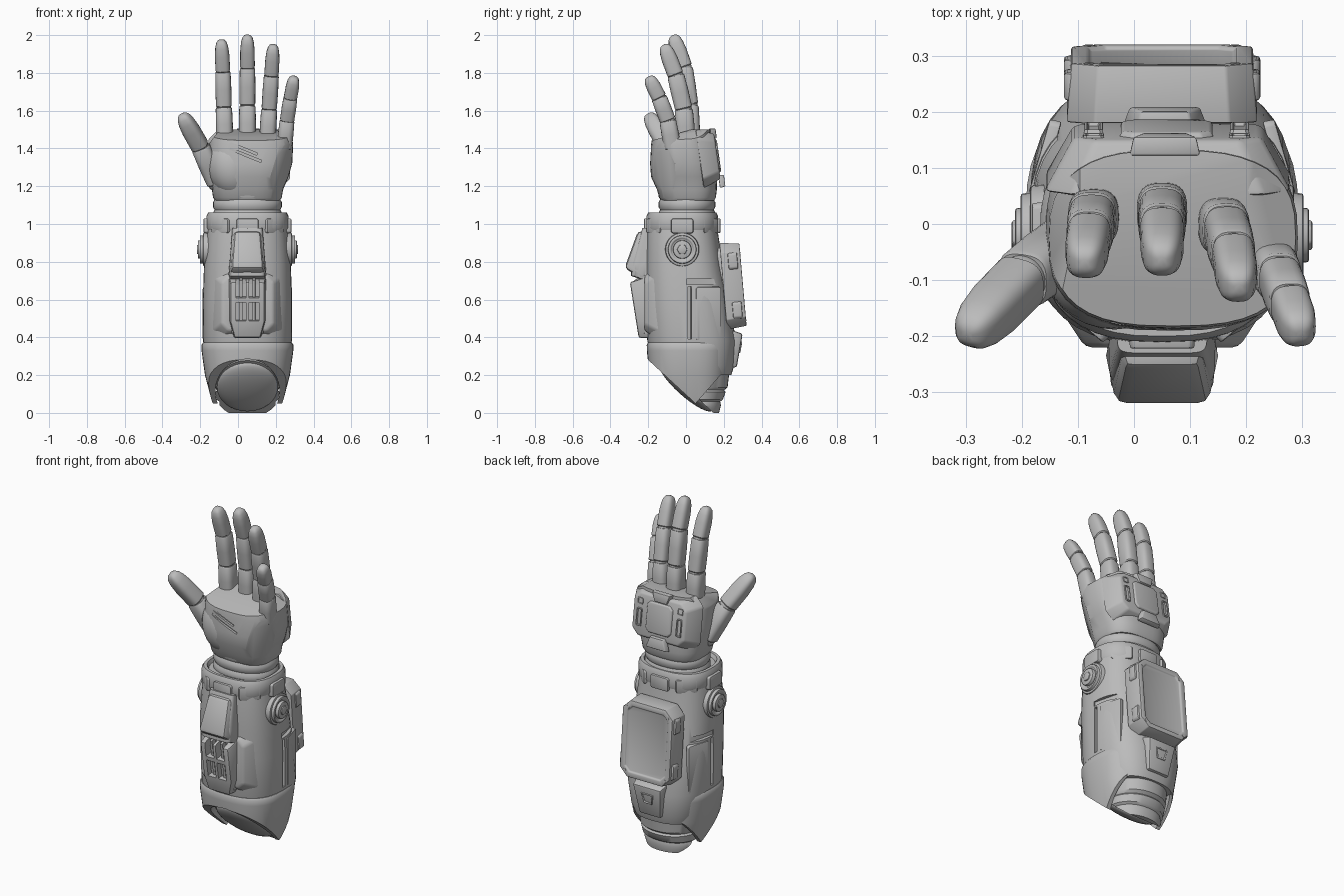
import bpy, bmesh
from math import sin, cos, pi, radians, copysign
from mathutils import Matrix, Vector

if "Cube" in bpy.data.objects:
    bpy.data.objects.remove(bpy.data.objects["Cube"])

grey = bpy.data.materials.new("matte_grey")
grey.use_nodes = True
grey.diffuse_color = (0.5, 0.5, 0.5, 1)
grey.node_tree.nodes["Principled BSDF"].inputs["Base Color"].default_value = (0.5, 0.5, 0.5, 1)
CX = 0.05  # centre line of the forearm


def activate(obj):
    bpy.ops.object.select_all(action='DESELECT')
    obj.select_set(True)
    bpy.context.view_layer.objects.active = obj


def finish(name, bm, matrix=None, bevel=0.0):
    bmesh.ops.recalc_face_normals(bm, faces=bm.faces[:])
    if matrix:
        bm.transform(matrix)
    mesh = bpy.data.meshes.new(name)
    bm.to_mesh(mesh)
    bm.free()
    mesh.materials.append(grey)
    obj = bpy.data.objects.new(name, mesh)
    bpy.context.collection.objects.link(obj)
    activate(obj)
    if bevel:
        mod = obj.modifiers.new("bevel", 'BEVEL')
        mod.width, mod.segments, mod.limit_method = bevel, 2, 'ANGLE'
        bpy.ops.object.modifier_apply(modifier=mod.name)
    bpy.ops.object.shade_smooth_by_angle(angle=radians(35))
    return obj


def loft(name, sections, power=2.6, matrix=None, cuts=(), sides=40):
    """Stack of superellipses (z, cx, cy, rx, ry), trimmed by planes (point, normal)."""
    bm = bmesh.new()
    rings = []
    for z, cx, cy, rx, ry in sections:
        ring = []
        for i in range(sides):
            c, s = cos(2 * pi * i / sides), sin(2 * pi * i / sides)
            ring.append(bm.verts.new((cx + rx * copysign(abs(c) ** (2 / power), c),
                                      cy + ry * copysign(abs(s) ** (2 / power), s), z)))
        rings.append(ring)
    for low, high in zip(rings, rings[1:]):
        for i in range(sides):
            j = (i + 1) % sides
            bm.faces.new((low[i], low[j], high[j], high[i]))
    bm.faces.new(rings[0])
    bm.faces.new(rings[-1])
    for point, normal in cuts:
        geom = bm.verts[:] + bm.edges[:] + bm.faces[:]
        bmesh.ops.bisect_plane(bm, geom=geom, plane_co=point, plane_no=normal, clear_outer=True)
        bmesh.ops.holes_fill(bm, edges=bm.edges[:], sides=0)
    return finish(name, bm, matrix)


def plate(name, outline, depth, loc, turn=0, tilt=0, taper=0.9, inset=0, bevel=0.006):
    """Outline raised outward; turn 0 faces front, 90 faces +x, 180 faces back."""
    bm = bmesh.new()
    base = [bm.verts.new((x, y, 0)) for x, y in outline]
    top = [bm.verts.new((x * taper, y * taper, depth)) for x, y in outline]
    for i in range(len(base)):
        j = (i + 1) % len(base)
        bm.faces.new((base[i], base[j], top[j], top[i]))
    bm.faces.new(base[::-1])
    cap = bm.faces.new(top)
    bm.normal_update()
    if inset:
        bmesh.ops.inset_region(bm, faces=[cap], thickness=inset)
        bmesh.ops.inset_region(bm, faces=[cap], thickness=0.004, depth=-0.008)
    m = (Matrix.Translation(loc) @ Matrix.Rotation(radians(turn), 4, 'Z')
         @ Matrix.Rotation(radians(90 + tilt), 4, 'X'))
    return finish(name, bm, m, bevel)


def octagon(w, h, c):
    return [(w - c, -h), (w, c - h), (w, h - c), (w - c, h),
            (c - w, h), (-w, h - c), (-w, c - h), (c - w, -h)]


def trapezoid(top, bottom, h):
    return [(-bottom, -h), (bottom, -h), (top, h), (-top, h)]


def circle(r, n=32):
    return [(r * cos(2 * pi * i / n), r * sin(2 * pi * i / n)) for i in range(n)]


def carve(obj, size, loc, rot=(0, 0, 0), round_cut=False):
    if round_cut:
        bpy.ops.mesh.primitive_cylinder_add(vertices=48, location=loc, rotation=rot)
    else:
        bpy.ops.mesh.primitive_cube_add(size=2, location=loc, rotation=rot)
    cutter = bpy.context.object
    cutter.scale = Vector(size) / 2
    cutter.hide_render = True
    mod = obj.modifiers.new("cut", 'BOOLEAN')
    mod.operation, mod.object, mod.solver = 'DIFFERENCE', cutter, 'EXACT'
    activate(obj)
    bpy.ops.object.modifier_apply(modifier=mod.name)
    bpy.data.objects.remove(cutter)
    bpy.ops.object.shade_smooth_by_angle(angle=radians(35))


def ball(name, loc, scale, rot=(0, 0, 0)):
    bpy.ops.mesh.primitive_uv_sphere_add(segments=32, ring_count=16, radius=1, location=loc, rotation=rot)
    obj = bpy.context.object
    obj.name, obj.scale = name, scale
    obj.data.materials.append(grey)
    bpy.ops.object.shade_smooth()


# Forearm: core, slanted lower shell and ringed elbow stump with a domed cap
slant = Vector((0, -0.23, -0.25))
core = loft("forearm_core", [
    (0.2, CX, 0.05, 0.19, 0.19), (0.25, CX, 0.045, 0.21, 0.21), (0.38, CX, 0.03, 0.235, 0.235),
    (0.6, CX, 0.01, 0.236, 0.22), (0.78, CX, -0.01, 0.23, 0.205),
    (0.95, CX, -0.02, 0.214, 0.19), (1.0, CX, -0.02, 0.208, 0.185)],
    cuts=[((0, -0.16, 0.32), slant)])
shell = loft("lower_shell", [
    (0, CX, 0.02, 0.165, 0.17), (0.06, CX, 0.02, 0.188, 0.19), (0.2, CX, 0.015, 0.225, 0.21),
    (0.33, CX, 0.015, 0.243, 0.222), (0.36, CX, 0.015, 0.243, 0.223), (0.372, CX, 0.015, 0.235, 0.217)],
    cuts=[((0, -0.2, 0.28), slant), ((0, 0.06, 0.06), (0, 0.16, -0.14))])
carve(shell, (0.34, 0.34, 0.6), (CX, -0.05, 0.115), (pi / 2, 0, 0), True)
carve(shell, (0.24, 0.3, 0.6), (CX, 0.29, 0.2))
loft("elbow_stump", [
    (0, CX, 0.055, 0.14, 0.12), (0.04, CX, 0.045, 0.158, 0.14), (0.06, CX, 0.045, 0.152, 0.136),
    (0.07, CX, 0.045, 0.165, 0.15), (0.11, CX, 0.045, 0.17, 0.165), (0.12, CX, 0.045, 0.162, 0.157),
    (0.135, CX, 0.045, 0.172, 0.175), (0.3, CX, 0.04, 0.185, 0.2)],
    power=2.2, cuts=[((0, -0.17, 0.29), slant)])
ball("elbow_cap", (CX, 0.0, 0.14), (0.162, 0.19, 0.05), (radians(-42), 0, 0))

# Side slots, doors and round knobs on both flanks
for side, label in ((1, "left"), (-1, "right")):
    lean = radians(14 * side)
    carve(core, (0.05, 0.17, 0.03), (CX + 0.228 * side, 0.09, 0.695), (0, 0, lean))
    carve(core, (0.05, 0.02, 0.28), (CX + 0.235 * side, 0.02, 0.53), (0, 0, lean))
    plate(label + "_door", octagon(0.07, 0.145, 0.008), 0.022, (CX + 0.198 * side, 0.115, 0.525),
          side * 90 + side * 16, 0, 0.97, 0, 0.004)
    for part, r, reach, n in (("base", 0.095, 0.235, 32), ("ring", 0.08, 0.252, 32),
                              ("hub", 0.052, 0.262, 32), ("bolt", 0.03, 0.268, 6)):
        plate(label + "_knob_" + part, circle(r, n), reach - 0.15, (CX + 0.15 * side, -0.02, 0.865),
              side * 90, 0, 0.93, 0.014 if part == "ring" else 0, 0.005)

# Front hull, pad and vented frame
plate("front_hull", octagon(0.19, 0.2, 0.05), 0.08, (CX, -0.14, 0.58), 0, 0, 0.72, 0, 0.012)
loft("pad_base", [(0.42, CX, -0.18, 0.085, 0.045), (0.71, CX, -0.18, 0.095, 0.065),
                  (0.725, CX, -0.19, 0.095, 0.1), (0.79, CX, -0.19, 0.095, 0.1),
                  (0.98, CX, -0.18, 0.08, 0.05)], 7)
plate("front_pad", trapezoid(0.085, 0.105, 0.13), 0.117, (CX, -0.18, 0.825), 0, -20, 0.8, 0, 0.02)
frame = plate("vent_frame", [(-0.1, 0.165), (-0.1, -0.07), (-0.075, -0.165), (0.075, -0.165),
                             (0.1, -0.07), (0.1, 0.165)], 0.1, (CX, -0.175, 0.56), 0, 9, 0.9, 0, 0.01)
for x in (-0.034, 0.034):
    for z in (0.535, 0.66):
        carve(frame, (0.052, 0.08, 0.1), (CX + x, -0.28, z), (radians(9), 0, 0))
    plate("vent_slat", octagon(0.008, 0.13, 0.002), 0.03, (CX + x, -0.228, 0.59), 0, 9, 0.9, 0, 0)

# Back screen with mount, corner bolts and lower latch panel
plate("screen_mount", octagon(0.13, 0.2, 0.03), 0.08, (CX, 0.14, 0.67), 180, -5, 1)
plate("screen_box", octagon(0.17, 0.23, 0.05), 0.105, (CX, 0.197, 0.67), 180, -5, 0.95, 0.032, 0.008)
for x in (-1, 1):
    for z in (-1, 1):
        plate("screen_bolt", circle(0.012, 8), 0.006, (CX + 0.13 * x, 0.297 - 0.016 * z, 0.675 + 0.18 * z),
              180, -5, 0.8, 0, 0)
        plate("screen_corner", octagon(0.022, 0.045, 0.01), 0.05, (CX + 0.153 * x, 0.235 - 0.012 * z,
              0.672 + 0.13 * z), 180, -5, 1)
plate("latch_panel", trapezoid(0.1, 0.075, 0.1), 0.06, (CX, 0.225, 0.34), 180, 10, 0.9, 0, 0.01)
plate("latch", trapezoid(0.045, 0.03, 0.035), 0.018, (CX, 0.275, 0.35), 180, 10, 0.85, 0.008, 0.003)
for x in (-0.1, 0.1):
    plate("rivet", circle(0.012, 12), 0.015, (CX + x, 0.21, 0.22), 180, 20, 0.8, 0, 0)

# Collar with tabs, then the ribbed wrist
loft("collar", [(0.96, CX, -0.02, 0.208, 0.185), (0.98, CX, -0.02, 0.218, 0.192), (1.04, CX, -0.02, 0.218, 0.19),
                (1.06, CX, -0.02, 0.208, 0.18), (1.06, CX, -0.02, 0.19, 0.165), (1.04, CX, -0.02, 0.182, 0.155)])
for angle in (-130, -90, -50, 0, 50, 90, 130, 180):
    a = radians(angle)
    plate("collar_tab", octagon(0.06, 0.04, 0.008), 0.032,
          (CX + 0.2 * cos(a), -0.02 + 0.17 * sin(a), 0.99), angle + 90, 0, 0.95, 0, 0.004)
ribs = []
for k in range(3):
    z = 1.02 + k * 0.055
    ribs += [(z, CX, 0.005, 0.174, 0.142), (z + 0.015, CX, 0.005, 0.182, 0.15),
             (z + 0.04, CX, 0.005, 0.182, 0.15)]
loft("ribbed_wrist", ribs, 2.2)

# Palm with creases and thumb mound
palm = loft("palm", [
    (1.125, CX, 0.01, 0.172, 0.14), (1.14, CX, 0.008, 0.182, 0.15), (1.18, CX, 0.005, 0.188, 0.158),
    (1.25, 0.057, -0.01, 0.21, 0.175), (1.32, 0.065, -0.015, 0.222, 0.175),
    (1.42, 0.07, -0.025, 0.222, 0.16), (1.52, 0.068, -0.02, 0.21, 0.15)],
    2.8, cuts=[((0, -0.19, 1.44), (0, -0.06, 0.22)), ((0, 0, 1.5), (0, 0, 1)),
               ((0.21, 0, 1.495), (0.06, 0, 0.1)), ((-0.1, 0, 1.495), (-0.09, 0, 0.07)),
               ((0.21, -0.145, 1.3), (0.75, -0.6, -0.25))])
for x, z, length in ((-0.01, 1.415, 0.24), (0.04, 1.365, 0.18)):
    carve(palm, (length, 0.03, 0.012), (x, -0.19, z), (0, radians(22), 0))
ball("thumb_mound", (-0.035, -0.07, 1.3), (0.125, 0.118, 0.16), (0, radians(-12), 0))

# Armoured back of the hand
plate("hand_back_plate", octagon(0.22, 0.158, 0.05), 0.095, (0.06, 0.072, 1.345), 180, -8, 0.76, 0, 0.01)
plate("hand_centre_plate", octagon(0.085, 0.09, 0.02), 0.012, (0.058, 0.163, 1.36), 180, -8, 0.92, 0, 0.004)
plate("hand_foot_plate", trapezoid(0.05, 0.075, 0.035), 0.03, (0.055, 0.175, 1.225), 180, -8, 0.85, 0, 0.005)
plate("knuckle_plate", trapezoid(0.065, 0.045, 0.03), 0.035, (0.055, 0.125, 1.475), 180, -8, 0.88, 0, 0.006)
for x in (-0.13, 0.13):
    plate("hand_slot", octagon(0.018, 0.055, 0.006), 0.014, (0.058 + x, 0.161, 1.34), 180, -8, 0.9, 0.005, 0)
    plate("hand_clip", octagon(0.02, 0.02, 0.006), 0.014, (0.058 + x, 0.146, 1.43), 180, -8, 0.9, 0.005, 0)


# Fingers: close-fitting boxy segments with thin joint lines
def digit(name, points, width, depth):
    points = [Vector(p) for p in points]
    last = len(points) - 2
    for i, (a, b) in enumerate(zip(points, points[1:])):
        axis = (b - a).normalized()
        side = (Vector((1, 0, 0)) - axis * axis.x).normalized()
        m = Matrix((side, axis.cross(side), axis)).transposed().to_4x4()
        m.translation = a
        size = 1 - 0.06 * i
        shape = [(0.01, 0.88), (0.04, 0.98), (0.5, 1), (0.94, 0.96), (0.98, 0.88)]
        if i == last:
            shape = [(0.01, 0.88), (0.04, 0.98), (0.5, 0.97), (0.75, 0.87), (0.9, 0.7), (0.97, 0.48), (1, 0.22)]
        length = (b - a).length
        loft(name + "_segment", [(t * length, 0, 0, width * s * size, depth * s * size) for t, s in shape],
             2.9, m, sides=28)
        ball(name + "_joint", a, (width * 0.9 * size, depth * 0.9 * size, width * 0.9 * size))


digit("index_finger", [(-0.07, 0.015, 1.44), (-0.075, 0.008, 1.62), (-0.08, -0.02, 1.81), (-0.088, -0.072, 1.975)],
      0.045, 0.05)
digit("middle_finger", [(CX, 0.025, 1.44), (CX, 0.018, 1.63), (CX, -0.01, 1.83), (CX, -0.068, 2)], 0.045, 0.051)
digit("ring_finger", [(0.155, 0.002, 1.43), (0.165, -0.012, 1.61), (0.177, -0.055, 1.79), (0.187, -0.116, 1.95)],
      0.044, 0.05)
digit("little_finger", [(0.245, -0.07, 1.4), (0.26, -0.097, 1.55), (0.278, -0.143, 1.67), (0.298, -0.198, 1.78)],
      0.041, 0.046)
digit("thumb", [(-0.115, -0.035, 1.22), (-0.2, -0.1, 1.41), (-0.298, -0.2, 1.58)], 0.052, 0.053)
